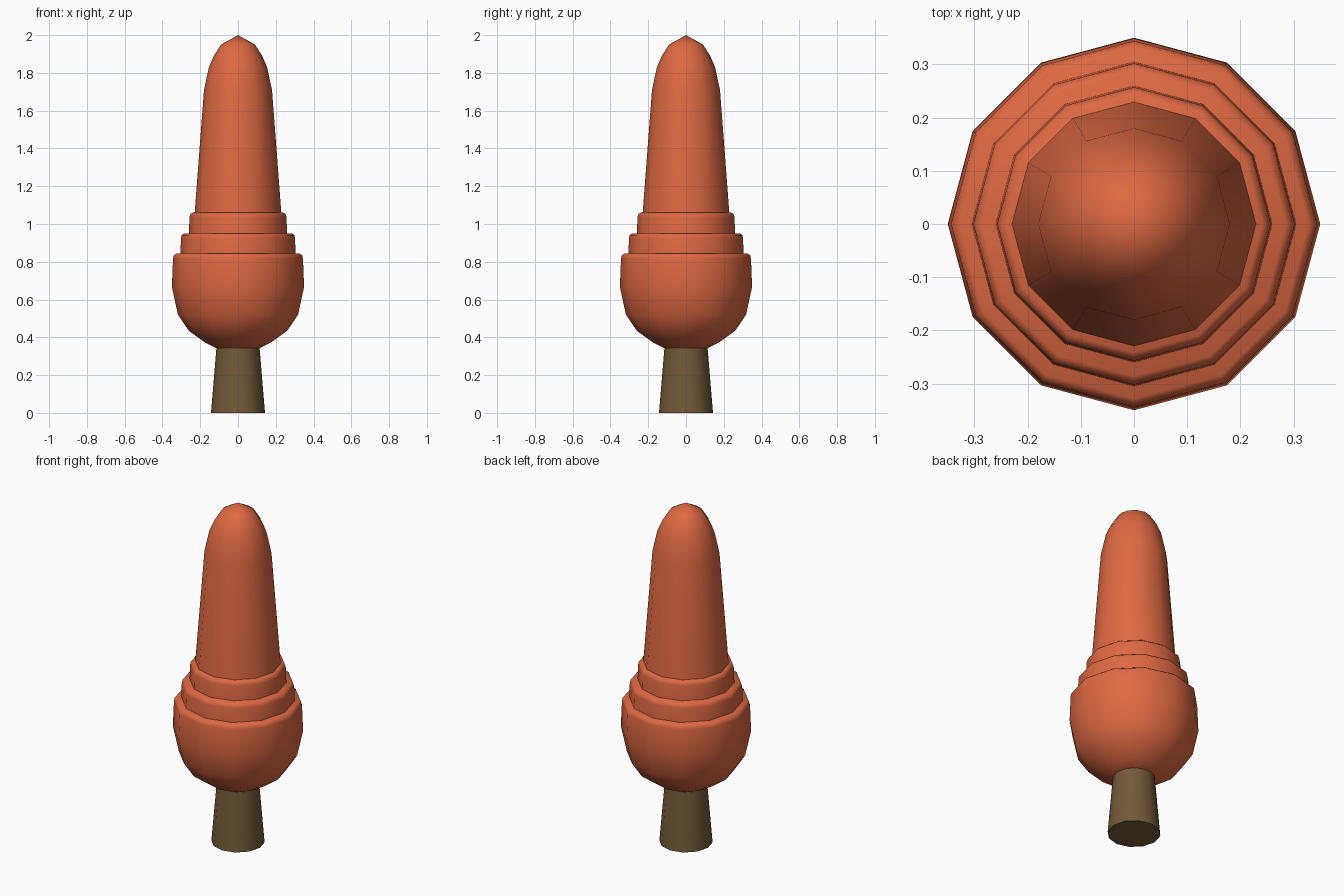
import bpy, bmesh, math

cube = bpy.data.objects.get("Cube")
if cube:
    bpy.data.objects.remove(cube)

SIDES = 12


def material(name, rgb):
    mat = bpy.data.materials.new(name)
    mat.use_nodes = True
    colour = (*rgb, 1.0)
    mat.diffuse_color = colour
    mat.node_tree.nodes["Principled BSDF"].inputs["Base Color"].default_value = colour
    return mat


def lathe(name, profile, mat):
    """Turn (radius, height) points, listed bottom to top, about the z axis."""
    bm = bmesh.new()
    rings = []
    for r, z in profile:
        if r == 0:
            rings.append([bm.verts.new((0, 0, z))] * SIDES)
            continue
        angles = [2 * math.pi * i / SIDES for i in range(SIDES)]
        rings.append([bm.verts.new((r * math.cos(a), r * math.sin(a), z)) for a in angles])
    for low, high in zip(rings, rings[1:]):
        for i in range(SIDES):
            j = (i + 1) % SIDES
            corners = list(dict.fromkeys((low[i], low[j], high[j], high[i])))
            bm.faces.new(corners)
    # Close flat ends
    if profile[0][0] > 0:
        bm.faces.new(rings[0][::-1])
    if profile[-1][0] > 0:
        bm.faces.new(rings[-1])
    mesh = bpy.data.meshes.new(name)
    bm.to_mesh(mesh)
    bm.free()
    mesh.materials.append(mat)
    obj = bpy.data.objects.new(name, mesh)
    bpy.context.collection.objects.link(obj)
    bpy.ops.object.select_all(action="DESELECT")
    obj.select_set(True)
    bpy.context.view_layer.objects.active = obj
    bpy.ops.object.shade_smooth_by_angle(angle=math.radians(50))
    return obj


def rounded_rim(r, z):
    """Softened upper edge of a tier."""
    return [(r, z - 0.025), (r - 0.004, z - 0.009), (r - 0.016, z)]


foliage = material("autumn_orange", (0.73, 0.14, 0.055))
bark = material("bark_brown", (0.17, 0.1, 0.04))

# Tapered trunk
lathe("trunk", [(0.143, 0), (0.113, 0.36)], bark)

# Rounded lower foliage with a flat top
lathe("lower_foliage",
      [(0.11, 0.34), (0.17, 0.37), (0.26, 0.434), (0.318, 0.52), (0.35, 0.667)]
      + rounded_rim(0.344, 0.843), foliage)

# Two stepped collars
for name, r, base, top in (("lower_collar", 0.305, 0.83, 0.95),
                           ("upper_collar", 0.26, 0.94, 1.06)):
    lathe(name, [(r, base)] + rounded_rim(r - 0.003, top), foliage)

# Tall tapering crown with a domed tip
lathe("crown",
      [(0.23, 1.05), (0.18, 1.71), (0.154, 1.83), (0.128, 1.89), (0.09, 1.95), (0, 2.0)],
      foliage)
